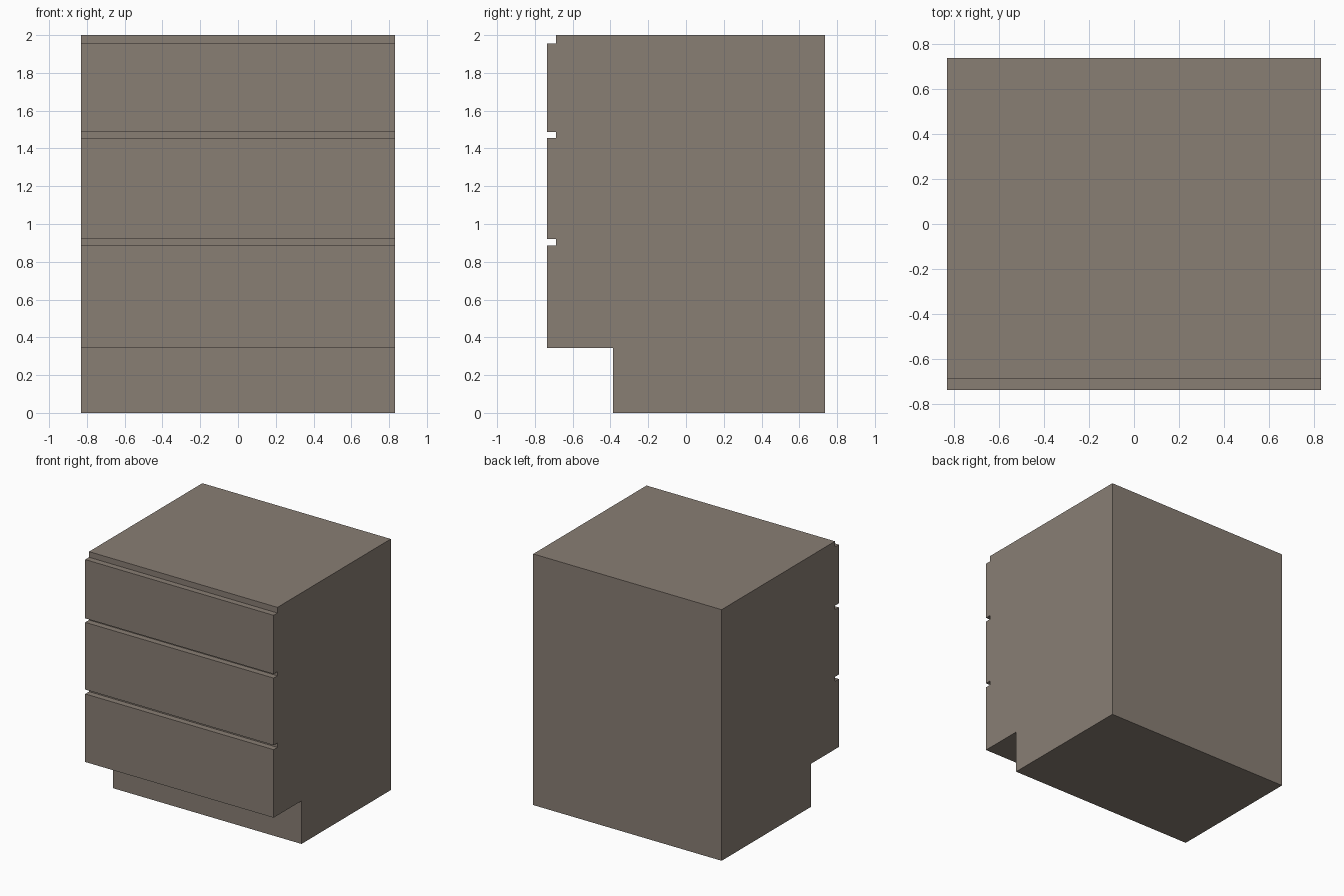
import bpy
import bmesh

if "Cube" in bpy.data.objects:
    bpy.data.objects.remove(bpy.data.objects["Cube"])

HALF_WIDTH = 0.83
FRONT, RECESS, BACK = -0.737, -0.689, 0.737
KICK_Y, TOP = -0.386, 2.0
# Bottom and top height of each drawer front
DRAWERS = [(0.343, 0.885), (0.92, 1.455), (1.487, 1.955)]

# Side profile (y, z): toe kick, drawer fronts with grooves, top, back
profile = [(BACK, 0), (KICK_Y, 0), (KICK_Y, DRAWERS[0][0])]
for i, (low, high) in enumerate(DRAWERS):
    if i > 0:
        profile.append((RECESS, low))
    profile += [(FRONT, low), (FRONT, high), (RECESS, high)]
profile += [(RECESS, TOP), (BACK, TOP)]

# Extrude the profile across the full width
bm = bmesh.new()
face = bm.faces.new([bm.verts.new((-HALF_WIDTH, y, z)) for y, z in profile])
extruded = bmesh.ops.extrude_face_region(bm, geom=[face], use_keep_orig=True)
moved = [g for g in extruded["geom"] if isinstance(g, bmesh.types.BMVert)]
bmesh.ops.translate(bm, verts=moved, vec=(2 * HALF_WIDTH, 0, 0))
bmesh.ops.recalc_face_normals(bm, faces=bm.faces)
mesh = bpy.data.meshes.new("drawer_cabinet")
bm.to_mesh(mesh)
bm.free()

# Warm grey-brown finish
finish = bpy.data.materials.new("taupe_finish")
finish.diffuse_color = (0.25, 0.21, 0.175, 1)
finish.use_nodes = True
finish.node_tree.nodes["Principled BSDF"].inputs["Base Color"].default_value = finish.diffuse_color
mesh.materials.append(finish)

cabinet = bpy.data.objects.new("drawer_cabinet", mesh)
bpy.context.collection.objects.link(cabinet)
